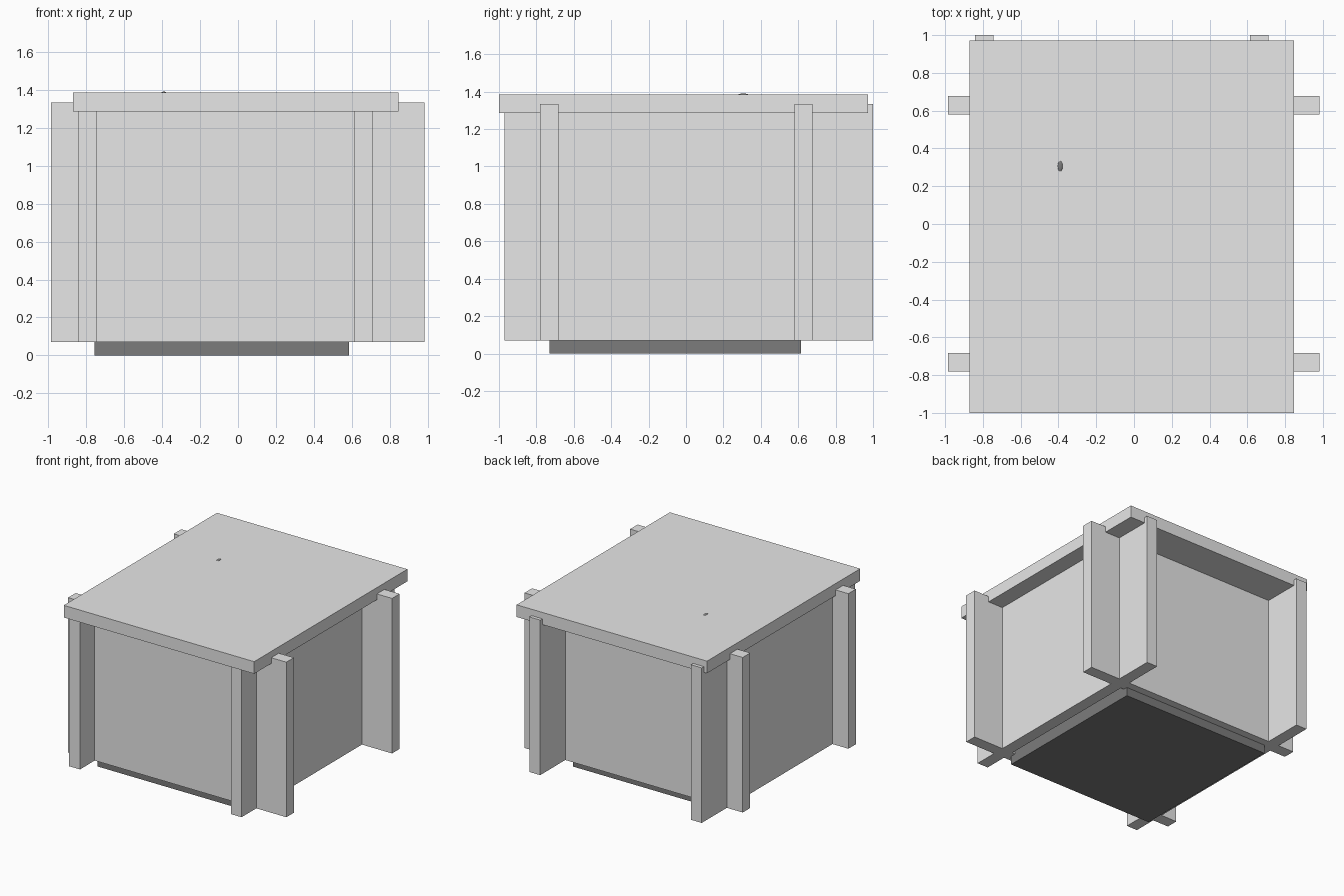
import bpy
from mathutils import Vector

cube = bpy.data.objects.get("Cube")
if cube:
    bpy.data.objects.remove(cube, do_unlink=True)


def make_material(name, value):
    mat = bpy.data.materials.new(name)
    mat.use_nodes = True
    colour = (value, value, value, 1)
    mat.diffuse_color = colour
    mat.node_tree.nodes["Principled BSDF"].inputs["Base Color"].default_value = colour
    return mat


light = make_material("light grey", 0.8)
dark = make_material("dark grey", 0.2)


def box(name, low, high, mat):
    """Box spanning two opposite corners."""
    low, high = Vector(low), Vector(high)
    bpy.ops.mesh.primitive_cube_add(size=1, location=(low + high) / 2)
    obj = bpy.context.object
    obj.name = name
    obj.scale = high - low
    bpy.ops.object.transform_apply(location=False, rotation=False, scale=True)
    obj.data.materials.append(mat)
    return obj


bottom, top, thick = 0.07, 1.333, 0.097

# Front and back walls, crossing past the side walls
for name, y in (("front_wall", -0.78), ("back_wall", 0.58)):
    box(name, (-0.985, y, bottom), (0.982, y + thick, top), light)

# Side walls, crossing past the front and back walls
for name, x in (("right_wall", -0.842), ("left_wall", 0.614)):
    box(name, (x, -0.97, bottom), (x + thick, 1, top), light)

# Lid and floor slab
box("lid", (-0.87, -1, 1.286), (0.846, 0.972, 1.385), light)
box("floor", (-0.755, -0.73, 0), (0.586, 0.615, 0.1), dark)

# Small oval knob barely showing above the lid
bpy.ops.mesh.primitive_uv_sphere_add(segments=24, ring_count=12, radius=1,
                                     location=(-0.391, 0.306, 1.382))
knob = bpy.context.object
knob.name = "lid_knob"
knob.scale = (0.014, 0.03, 0.008)
bpy.ops.object.transform_apply(location=False, rotation=False, scale=True)
knob.data.materials.append(dark)
bpy.ops.object.shade_smooth_by_angle()
